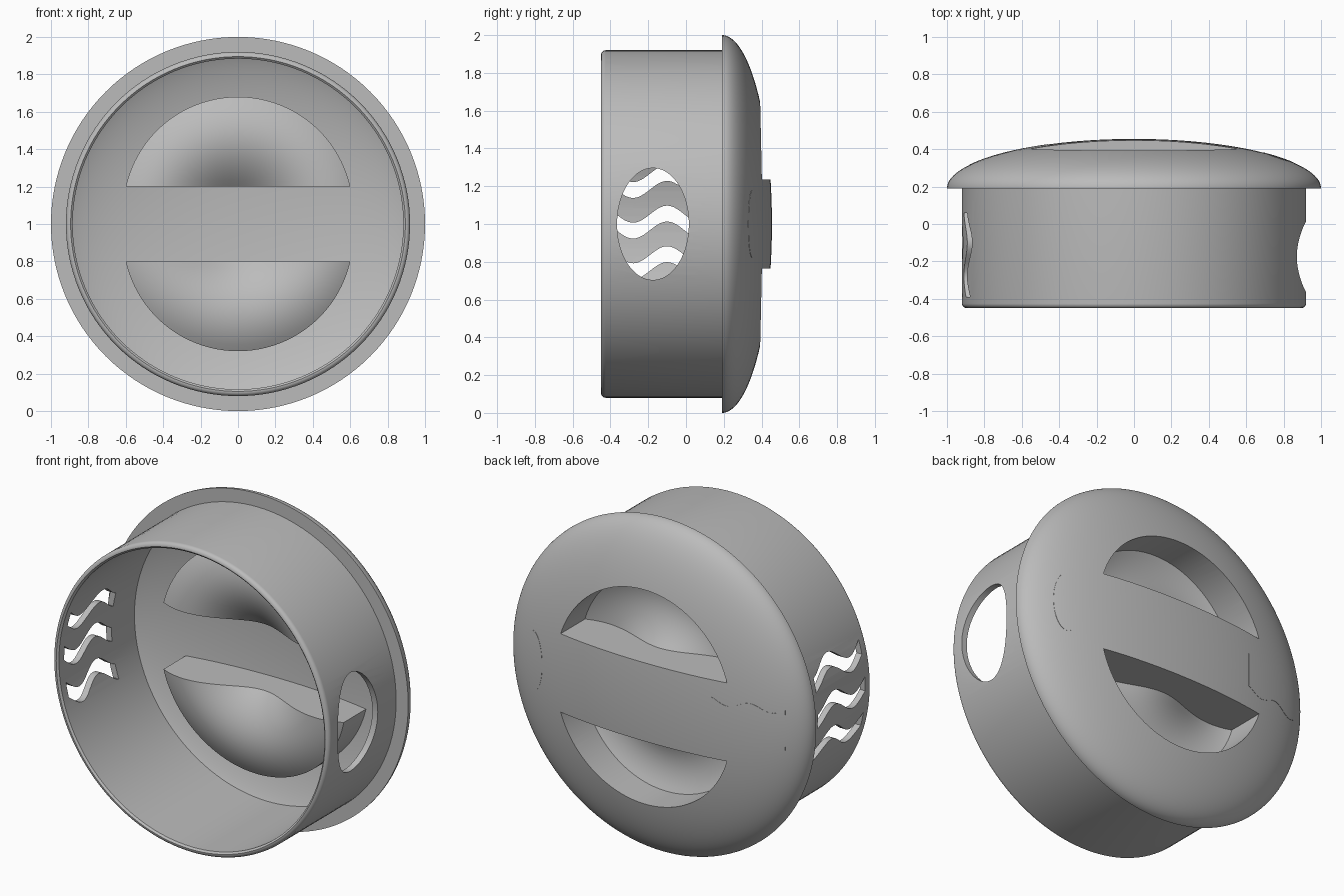
import bpy, bmesh
from math import sin, cos, pi, sqrt, radians
from mathutils import Matrix, Vector

if "Cube" in bpy.data.objects:
    bpy.data.objects.remove(bpy.data.objects["Cube"], do_unlink=True)

grey = bpy.data.materials.new("plain grey")
grey.use_nodes = True
grey.diffuse_color = (0.5, 0.5, 0.5, 1)
grey.node_tree.nodes["Principled BSDF"].inputs["Base Color"].default_value = (0.5, 0.5, 0.5, 1)

WALL = 0.036
TUBE_R = 0.92


def finish(bm, name):
    bmesh.ops.remove_doubles(bm, verts=bm.verts, dist=1e-5)
    bmesh.ops.dissolve_degenerate(bm, edges=bm.edges, dist=1e-6)
    bmesh.ops.recalc_face_normals(bm, faces=bm.faces)
    mesh = bpy.data.meshes.new(name)
    bm.to_mesh(mesh)
    bm.free()
    obj = bpy.data.objects.new(name, mesh)
    bpy.context.collection.objects.link(obj)
    mesh.materials.append(grey)
    return obj


def dome(r):
    """Height of the outer dome along y at radius r."""
    return 0.19 + 0.265 * sqrt(max(0, 1 - r * r))


def slab(name, u0, u1, low, high, near, far, place, cols=48, rows=14):
    """Closed solid over the area between low(u) and high(u), from near to far."""
    bm = bmesh.new()
    mid, half = (u0 + u1) / 2, (u1 - u0) / 2
    sheets = []
    for depth in (near, far):
        sheet = []
        for i in range(cols + 1):
            u = mid - half * cos(pi * i / cols)
            lo, hi = low(u), high(u)
            column = [lo + (hi - lo) * j / rows for j in range(rows + 1)]
            sheet.append([bm.verts.new(place(u, v, depth(u, v))) for v in column])
        sheets.append(sheet)
    a, b = sheets
    for s in sheets:
        for i in range(cols):
            for j in range(rows):
                bm.faces.new((s[i][j], s[i + 1][j], s[i + 1][j + 1], s[i][j + 1]))
    for i in range(cols):
        for j in (0, rows):
            bm.faces.new((a[i][j], a[i + 1][j], b[i + 1][j], b[i][j]))
    for j in range(rows):
        for i in (0, cols):
            bm.faces.new((a[i][j], a[i][j + 1], b[i][j + 1], b[i][j]))
    return finish(bm, name)


def combine(target, tool, operation):
    mod = target.modifiers.new(operation, 'BOOLEAN')
    mod.operation = operation
    mod.solver = 'EXACT'
    mod.object = tool
    bpy.context.view_layer.objects.active = target
    bpy.ops.object.modifier_apply(modifier=mod.name)
    bpy.data.objects.remove(tool, do_unlink=True)


# Hollow body: dome, overhanging rim, tube with a rounded lip, inner dome
profile = [(sin(t), dome(sin(t))) for t in [pi / 2 * i / 40 for i in range(41)]]
profile.append((TUBE_R, 0.19))
for k in range(7):
    t = pi / 2 * k / 6
    profile.append((TUBE_R - 0.025 + 0.025 * cos(t), -0.425 - 0.025 * sin(t)))
profile.append((TUBE_R - WALL, -0.44))
inner_r = TUBE_R - WALL
for i in range(33):
    r = inner_r * cos(pi / 2 * i / 32)
    profile.append((r, dome(r) - WALL))
bm = bmesh.new()
verts = [bm.verts.new((r, y, 0)) for r, y in profile]
edges = [bm.edges.new(pair) for pair in zip(verts, verts[1:])]
bmesh.ops.spin(bm, geom=verts + edges, cent=(0, 0, 0), axis=(0, 1, 0),
               angle=2 * pi, steps=128)
body = finish(bm, "cap_body")


# Finger pockets: a walled bowl unioned inside, then hollowed from outside
def floor(x, z):
    d = (sqrt(x * x + z * z) - 0.48) / 0.28
    return 0.11 + 0.13 * d * d


def pocket(name, side, inset, near, far):
    chord, radius, centre = 0.2 + inset, 0.615 - inset, 0.065
    w = sqrt(radius ** 2 - (chord - centre) ** 2)
    return slab(name, -w, w, lambda x: chord,
                lambda x: max(chord, centre + sqrt(radius ** 2 - x * x)),
                near, far, lambda x, z, y: (x, y, side * z))


for side in (1, -1):
    combine(body, pocket("bowl", side, 0, floor,
                         lambda x, z: dome(sqrt(x * x + z * z)) - 0.015), 'UNION')
for side in (1, -1):
    combine(body, pocket("hollow", side, WALL, lambda x, z: floor(x, z) + WALL,
                         lambda x, z: 0.6), 'DIFFERENCE')


# Oval opening in one side of the tube
def across(y, z, x):
    return (x, y, z)


def ellipse(u, mid, half, height):
    return height * sqrt(max(0, 1 - ((u - mid) / half) ** 2))


combine(body, slab("oval_cutter", -0.365, 0.015,
                   lambda y: -ellipse(y, -0.175, 0.19, 0.296),
                   lambda y: ellipse(y, -0.175, 0.19, 0.296),
                   lambda y, z: 0.7, lambda y, z: 1.1, across, rows=1), 'DIFFERENCE')


# Three wavy vents in the opposite side
def ripple(y):
    return 0.045 * sin(2 * pi * (y + 0.19) / 0.36)


for level in (-0.205, 0.01, 0.225):
    combine(body, slab("vent_cutter", -0.39, 0.06,
                       lambda y: level + ripple(y) - 0.042,
                       lambda y: level + ripple(y) + 0.042,
                       lambda y, z: -1.1, lambda y, z: -0.7, across, rows=1), 'DIFFERENCE')


# Nearly flush marks on the dome: an oval and a wavy band
def mark(name, u0, u1, low, high):
    def at(offset):
        return lambda x, z: dome(sqrt(x * x + z * z)) + offset
    return slab(name, u0, u1, low, high, at(-0.005), at(0.0015),
                lambda x, z, y: (x, y, z), cols=32)


def band(x):
    return 0.02 * sin(2 * pi * x / 0.25)


marks = [
    mark("oval_mark", 0.69, 0.85, lambda x: -ellipse(x, 0.77, 0.08, 0.18),
         lambda x: ellipse(x, 0.77, 0.08, 0.18)),
    mark("wave_mark", -0.88, -0.46, lambda x: band(x) - 0.12, lambda x: band(x) + 0.12),
]

# Stand the cap on the ground and shade it smooth with crisp edges
bpy.ops.object.select_all(action='DESELECT')
for obj in [body] + marks:
    obj.data.transform(Matrix.Translation(Vector((0, 0, 1))))
    obj.select_set(True)
bpy.context.view_layer.objects.active = body
bpy.ops.object.shade_smooth_by_angle(angle=radians(30))
